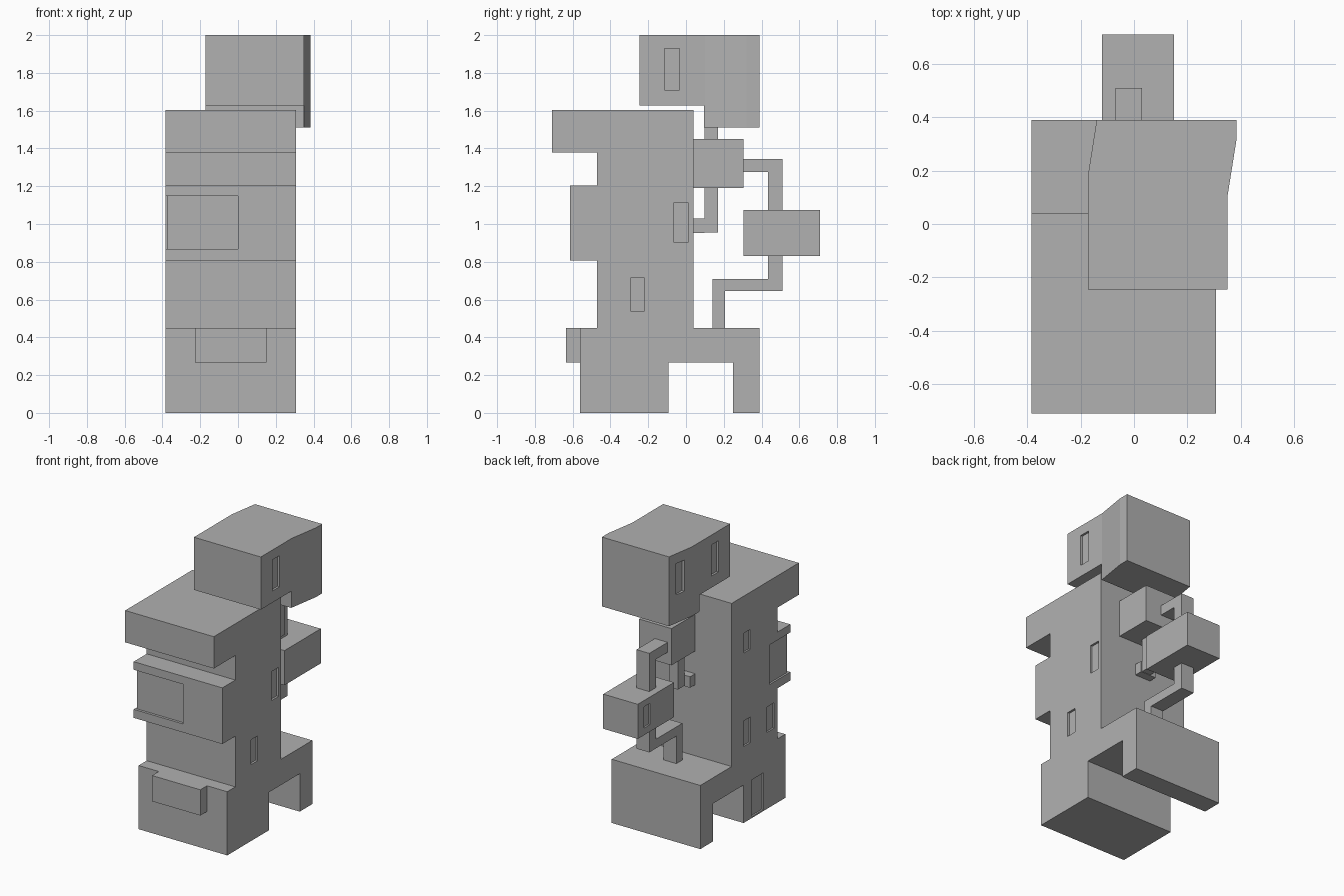
import bpy, bmesh

if "Cube" in bpy.data.objects:
    bpy.data.objects.remove(bpy.data.objects["Cube"])

# Darker grey shared by all parts
grey = bpy.data.materials.new("dark_grey")
grey.diffuse_color = (0.44, 0.44, 0.44, 1)
grey.use_nodes = True
grey.node_tree.nodes["Principled BSDF"].inputs["Base Color"].default_value = grey.diffuse_color


def make_object(name, bm):
    bmesh.ops.recalc_face_normals(bm, faces=bm.faces[:])
    mesh = bpy.data.meshes.new(name)
    bm.to_mesh(mesh)
    bm.free()
    mesh.materials.append(grey)
    obj = bpy.data.objects.new(name, mesh)
    bpy.context.collection.objects.link(obj)
    return obj


def extrude(name, points, offset):
    """Flat outline of 3D points pushed along an offset."""
    bm = bmesh.new()
    face = bm.faces.new([bm.verts.new(p) for p in points])
    new = bmesh.ops.extrude_face_region(bm, geom=[face])["geom"]
    bmesh.ops.translate(bm, vec=offset, verts=[g for g in new if isinstance(g, bmesh.types.BMVert)])
    return make_object(name, bm)


def side_profile(name, yz, x0, x1):
    return extrude(name, [(x0, y, z) for y, z in yz], (x1 - x0, 0, 0))


def box(name, x, y, z):
    return side_profile(name, [(y[0], z[0]), (y[1], z[0]), (y[1], z[1]), (y[0], z[1])], *x)


def carve(target, cutters):
    """Cut box-shaped recesses (x, y, z ranges) and bake the result."""
    for ranges in cutters:
        cutter = box("recess_cutter", *ranges)
        cutter.hide_render = True
        mod = target.modifiers.new("recess", 'BOOLEAN')
        mod.operation = 'DIFFERENCE'
        mod.solver = 'EXACT'
        mod.object = cutter
        deps = bpy.context.evaluated_depsgraph_get()
        baked = bpy.data.meshes.new_from_object(target.evaluated_get(deps))
        target.modifiers.clear()
        target.data = baked
        bpy.data.objects.remove(cutter)


# Main tower with stepped front and arched base
L, R = -0.385, 0.308
tower = side_profile("tower", [
    (-0.56, 0), (-0.093, 0), (-0.093, 0.268), (0.25, 0.268), (0.25, 0), (0.39, 0),
    (0.39, 0.45), (0.04, 0.45), (0.04, 1.603), (-0.71, 1.603), (-0.71, 1.378),
    (-0.47, 1.378), (-0.47, 1.205), (-0.615, 1.205), (-0.615, 0.808),
    (-0.47, 0.808), (-0.47, 0.45), (-0.56, 0.45)], L, R)

right_cut, left_cut = (R - 0.015, R + 0.05), (L - 0.05, L + 0.012)
carve(tower, [
    (right_cut, (-0.067, 0.012), (0.905, 1.11)),
    (right_cut, (-0.295, -0.22), (0.54, 0.715)),
    (left_cut, (-0.165, -0.10), (1.20, 1.34)),
    (left_cut, (-0.17, -0.095), (0.54, 0.72)),
    (left_cut, (-0.435, -0.355), (0.54, 0.72)),
    (left_cut, (-0.315, -0.185), (0.01, 0.27)),
    # wraparound corner window: shallow on the left, deeper in front
    ((L - 0.05, -0.372), (-0.7, -0.38), (0.868, 1.148)),
    ((L - 0.05, 0.0), (-0.7, -0.597), (0.868, 1.148)),
])

# Bay above the entrance
box("front_bay", (-0.227, 0.15), (-0.635, -0.56), (0.268, 0.45))

# Top block: bent plan, with a deeper rear part
plan = [(-0.173, -0.245), (0.35, -0.245), (0.35, 0.1), (0.385, 0.32),
        (0.385, 0.39), (-0.14, 0.39), (-0.173, 0.18)]
top = extrude("top_block", [(x, y, 1.51) for x, y in plan], (0, 0, 0.49))
carve(top, [
    ((-0.6, 0.6), (-0.5, 0.095), (1.4, 1.628)),
    ((0.335, 0.4), (-0.115, -0.035), (1.71, 1.93)),
    ((-0.22, -0.158), (-0.115, -0.035), (1.71, 1.93)),
    ((-0.22, -0.142), (0.25, 0.325), (1.71, 1.93)),
])

# Hanging rear rooms
box("upper_rear_room", (-0.10, 0.154), (0.04, 0.305), (1.19, 1.45))
room = box("rear_room", (-0.12, 0.15), (0.305, 0.71), (0.83, 1.075))
carve(room, [((-0.17, -0.108), (0.575, 0.64), (0.88, 1.03))])

# Square ducts joining the rooms
side_profile("upper_duct", [(0.305, 1.275), (0.435, 1.275), (0.435, 1.075), (0.51, 1.075),
                            (0.51, 1.345), (0.305, 1.345)], -0.07, 0.03)
side_profile("lower_duct", [(0.14, 0.45), (0.207, 0.45), (0.207, 0.645), (0.51, 0.645),
                            (0.51, 0.83), (0.435, 0.83), (0.435, 0.71), (0.14, 0.71)], -0.07, 0.03)
box("inner_duct", (-0.055, 0.015), (0.097, 0.17), (0.955, 1.19))
box("inner_duct_top", (-0.055, 0.015), (0.097, 0.17), (1.45, 1.51))
box("inner_duct_stub", (-0.1, 0.022), (0.04, 0.097), (0.952, 1.03))
